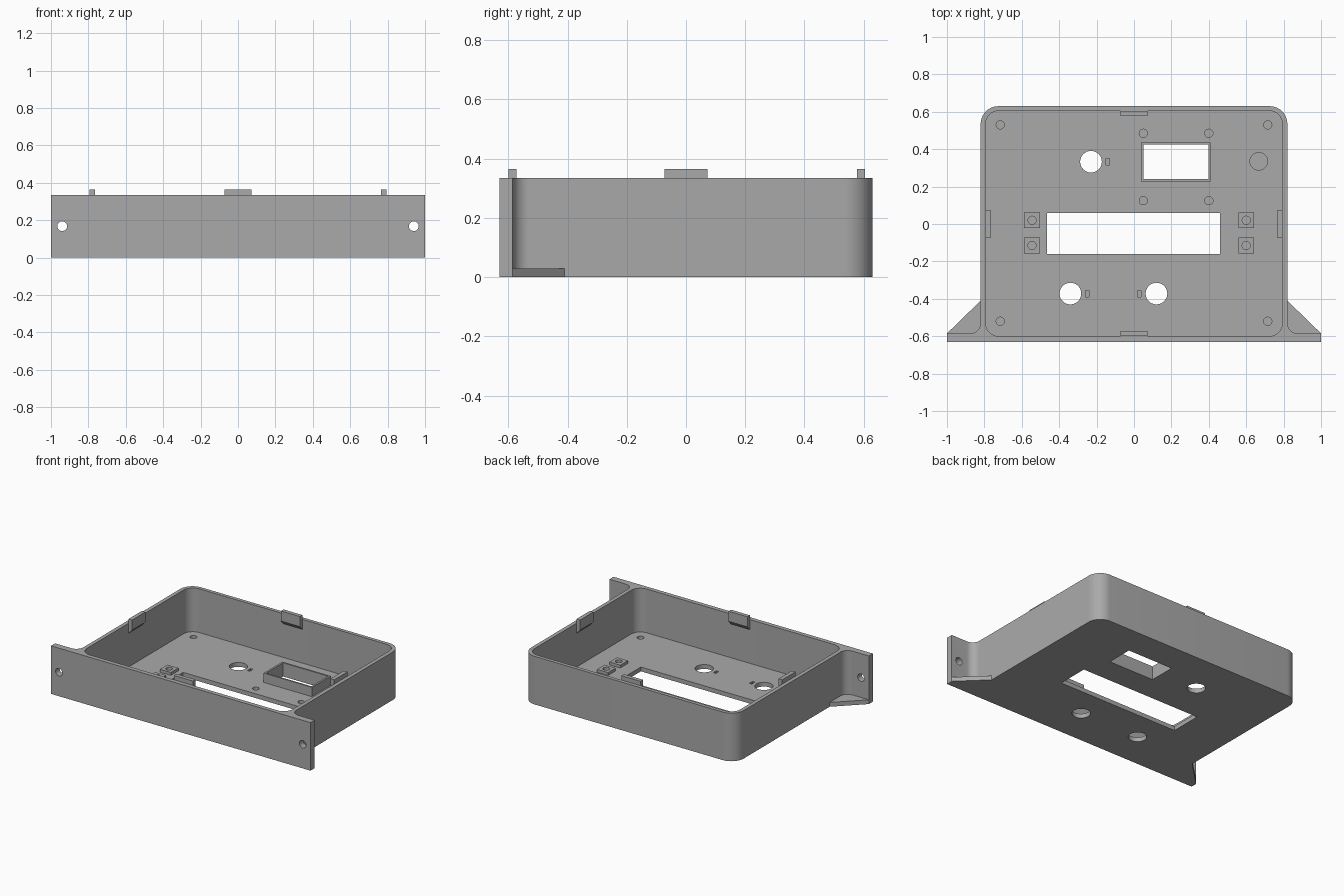
import bpy, bmesh, math
from mathutils import Vector, Matrix

if "Cube" in bpy.data.objects:
    bpy.data.objects.remove(bpy.data.objects["Cube"])

grey = bpy.data.materials.new("grey plastic")
grey.diffuse_color = (0.4, 0.4, 0.4, 1)
grey.use_nodes = True
grey.node_tree.nodes["Principled BSDF"].inputs["Base Color"].default_value = grey.diffuse_color

HEIGHT, FLOOR = 0.335, 0.03


def rounded(points, steps=10):
    """Outline from (x, y, radius) corners, each corner turned into an arc."""
    out = []
    n = len(points)
    for i, (x, y, r) in enumerate(points):
        p = Vector((x, y))
        if r == 0:
            out.append(p)
            continue
        a = (Vector(points[i - 1][:2]) - p).normalized()
        b = (Vector(points[(i + 1) % n][:2]) - p).normalized()
        half = a.angle(b) / 2
        centre = p + (a + b).normalized() * (r / math.sin(half))
        start = p + a * (r / math.tan(half)) - centre
        end = p + b * (r / math.tan(half)) - centre
        turn = math.atan2(start.x * end.y - start.y * end.x, start.dot(end))
        for k in range(steps + 1):
            out.append(centre + Matrix.Rotation(turn * k / steps, 2) @ start)
    return out


def prism(bm, outline, lo, hi, matrix=Matrix()):
    """Add a closed prism of a 2D outline between two heights."""
    bottom = [bm.verts.new(matrix @ Vector((p[0], p[1], lo))) for p in outline]
    top = [bm.verts.new(matrix @ Vector((p[0], p[1], hi))) for p in outline]
    bm.faces.new(bottom[::-1])
    bm.faces.new(top)
    n = len(outline)
    for i in range(n):
        j = (i + 1) % n
        bm.faces.new((bottom[i], bottom[j], top[j], top[i]))


def rect(x0, x1, y0, y1):
    return [(x0, y0), (x1, y0), (x1, y1), (x0, y1)]


def circle(x, y, r, n=32):
    return [(x + r * math.cos(2 * math.pi * k / n), y + r * math.sin(2 * math.pi * k / n))
            for k in range(n)]


def make(name, bm):
    bmesh.ops.recalc_face_normals(bm, faces=bm.faces[:])
    mesh = bpy.data.meshes.new(name)
    bm.to_mesh(mesh)
    bm.free()
    mesh.materials.append(grey)
    ob = bpy.data.objects.new(name, mesh)
    bpy.context.collection.objects.link(ob)
    return ob


def activate(ob):
    bpy.ops.object.select_all(action='DESELECT')
    ob.select_set(True)
    bpy.context.view_layer.objects.active = ob


def cut(ob, cutter):
    activate(ob)
    mod = ob.modifiers.new("cut", 'BOOLEAN')
    mod.operation, mod.solver, mod.object = 'DIFFERENCE', 'EXACT', cutter
    bpy.ops.object.modifier_apply(modifier=mod.name)


# Tray body with the wide front plate blended into its sides
bm = bmesh.new()
prism(bm, rounded([(-1, -0.63, 0), (1, -0.63, 0), (1, -0.585, 0), (0.82, -0.585, 0.055),
                   (0.82, 0.63, 0.095), (-0.82, 0.63, 0.095), (-0.82, -0.585, 0.055),
                   (-1, -0.585, 0)]), 0, HEIGHT)
body = make("tray_body", bm)

# Inner cavity
bm = bmesh.new()
prism(bm, rounded([(-0.793, -0.6, 0.07), (0.793, -0.6, 0.07),
                   (0.793, 0.605, 0.07), (-0.793, 0.605, 0.07)]), FLOOR, 0.6)
cavity = make("cavity_cutter", bm)

# Openings, blind screw holes and plate holes
pad_spots = [(x, y) for x in (-0.545, 0.6) for y in (0.02, -0.115)]
screw_spots = [(x, y) for x in (-0.715, 0.715) for y in (0.53, -0.52)]
screw_spots += [(x, y) for x in (0.05, 0.4) for y in (0.485, 0.125)]
bm = bmesh.new()
prism(bm, rect(-0.465, 0.46, -0.16, 0.06), -0.1, 0.2)
prism(bm, rect(0.05, 0.397, 0.24, 0.424), -0.1, 0.2)
for x, y in [(-0.23, 0.333), (-0.34, -0.372), (0.12, -0.372)]:
    prism(bm, circle(x, y, 0.058), -0.1, 0.2)
for x, y in screw_spots + pad_spots:
    prism(bm, circle(x, y, 0.022, 20), 0.01, 0.2)
prism(bm, circle(0.667, 0.335, 0.047), 0.01, 0.2)
for x, y in [(-0.14, 0.333), (-0.25, -0.372), (0.028, -0.372)]:
    prism(bm, rect(x - 0.01, x + 0.01, y - 0.017, y + 0.017), 0.01, 0.2)
for x in (-0.94, 0.94):
    prism(bm, circle(x, 0.168, 0.026), 0.5, 0.75, Matrix.Rotation(math.pi / 2, 4, 'X'))
holes = make("hole_cutter", bm)

# Raised frame round the small window
bm = bmesh.new()
prism(bm, rect(0.037, 0.41, 0.228, 0.436), FLOOR, 0.095)
frame = make("window_frame", bm)

# Square screw pads beside the long slot
bm = bmesh.new()
for x, y in pad_spots:
    prism(bm, rect(x - 0.042, x + 0.042, y - 0.042, y + 0.042), FLOOR, 0.05)
pads = make("screw_pads", bm)

cut(body, cavity)
for ob in (body, frame, pads):
    cut(ob, holes)
for ob in (cavity, holes):
    bpy.data.objects.remove(ob)

# Triangular gussets behind the plate ends
for side, name in ((-1, "left_gusset"), (1, "right_gusset")):
    bm = bmesh.new()
    prism(bm, [(side * 0.82, -0.585), (side * 1.0, -0.585), (side * 0.82, -0.41)], 0, 0.03)
    make(name, bm)

# Snap tabs on the four walls: profile is (distance in from the wall, height)
profile = [(0, 0.265), (0.028, 0.295), (0.028, 0.365), (0, 0.365)]
for name, angle, pos in (("back_tab", -90, (0, 0.605)), ("front_tab", 90, (0, -0.6)),
                         ("left_tab", 0, (-0.793, 0)), ("right_tab", 180, (0.793, 0))):
    bm = bmesh.new()
    m = (Matrix.Translation((*pos, 0)) @ Matrix.Rotation(math.radians(angle), 4, 'Z')
         @ Matrix.Rotation(math.pi / 2, 4, 'X'))
    prism(bm, profile, -0.073, 0.073, m)
    make(name, bm)

# Smooth the rounded corners and holes, keep edges sharp
activate(body)
bpy.ops.object.shade_smooth_by_angle(angle=math.radians(30))
